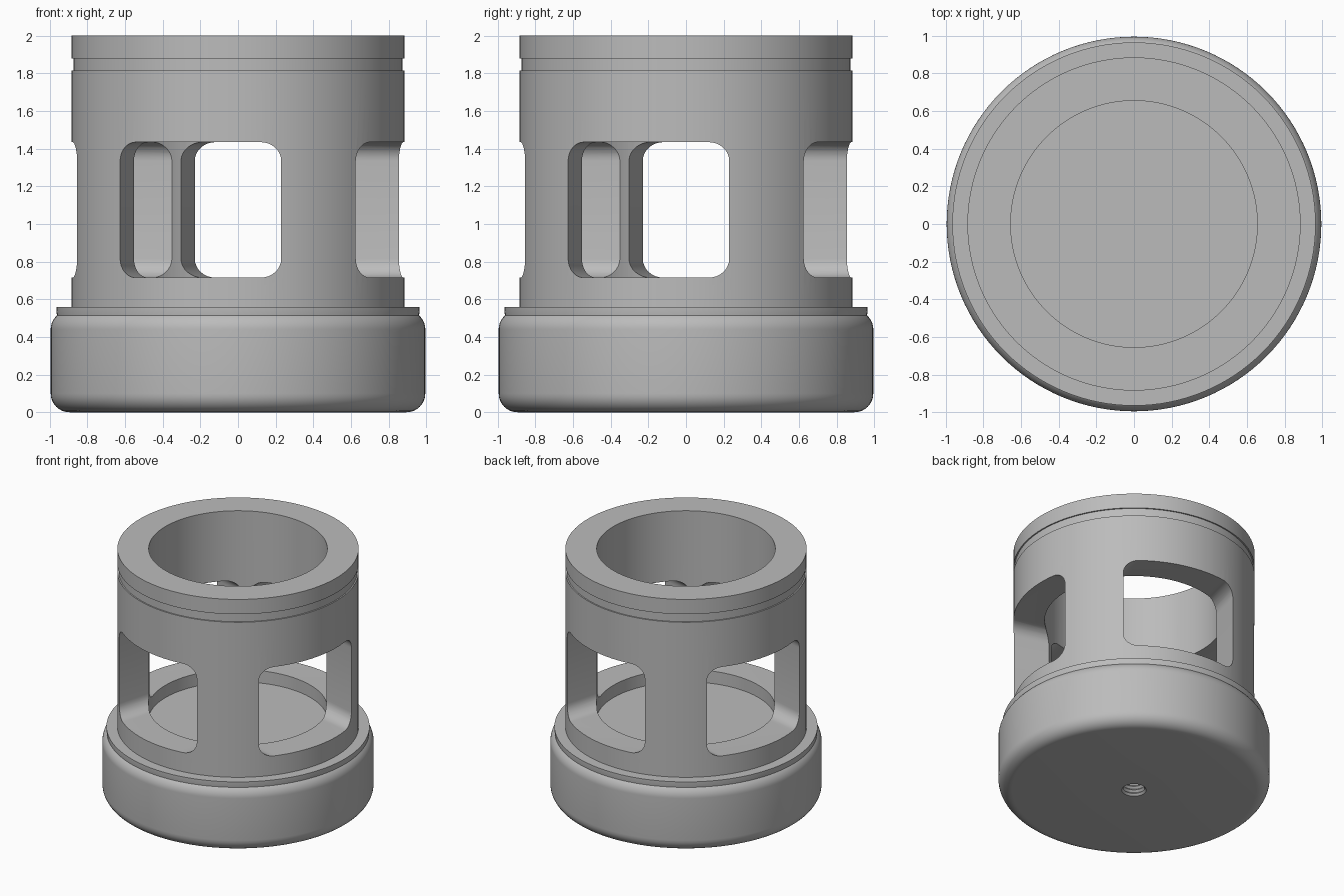
import bpy, bmesh, math
from mathutils import Matrix

cube = bpy.data.objects.get("Cube")
if cube:
    bpy.data.objects.remove(cube, do_unlink=True)

grey = bpy.data.materials.new("plain_grey")
grey.use_nodes = True
colour = (0.5, 0.5, 0.5, 1)
grey.diffuse_color = colour
grey.node_tree.nodes["Principled BSDF"].inputs["Base Color"].default_value = colour

SEGMENTS = 128


def make_object(name, bm):
    bmesh.ops.recalc_face_normals(bm, faces=bm.faces)
    mesh = bpy.data.meshes.new(name)
    bm.to_mesh(mesh)
    bm.free()
    mesh.materials.append(grey)
    obj = bpy.data.objects.new(name, mesh)
    bpy.context.collection.objects.link(obj)
    return obj


def arc(cx, cz, r, start, end, steps=8):
    angles = [math.radians(start + (end - start) * i / steps) for i in range(steps + 1)]
    return [(cx + r * math.cos(a), cz + r * math.sin(a)) for a in angles]


def lathe(name, profile):
    """Spin a radius/height profile that starts and ends on the axis."""
    bm = bmesh.new()
    verts = [bm.verts.new((r, 0, z)) for r, z in profile]
    edges = [bm.edges.new(pair) for pair in zip(verts, verts[1:])]
    bmesh.ops.spin(bm, geom=verts + edges, cent=(0, 0, 0), axis=(0, 0, 1),
                   angle=math.tau, steps=SEGMENTS, use_merge=True)
    bmesh.ops.remove_doubles(bm, verts=bm.verts, dist=1e-5)
    return make_object(name, bm)


def window_cutter(name, angle, half_width, bottom, top, r):
    """Rounded slot running through the whole body along one direction."""
    w = half_width - r
    outline = (arc(w, top - r, r, 0, 90) + arc(-w, top - r, r, 90, 180)
               + arc(-w, bottom + r, r, 180, 270) + arc(w, bottom + r, r, 270, 360))
    bm = bmesh.new()
    face = bm.faces.new([bm.verts.new((u, -1.2, z)) for u, z in outline])
    grown = bmesh.ops.extrude_face_region(bm, geom=[face])["geom"]
    bmesh.ops.translate(bm, vec=(0, 2.4, 0),
                        verts=[g for g in grown if isinstance(g, bmesh.types.BMVert)])
    bm.transform(Matrix.Rotation(math.radians(angle), 4, "Z"))
    return make_object(name, bm)


def activate(obj):
    bpy.ops.object.select_all(action="DESELECT")
    obj.select_set(True)
    bpy.context.view_layer.objects.active = obj


# Base: rounded drum with a raised lip and a threaded blind hole underneath
thread = []
for i in range(8):
    thread += [(0.09, i * 0.03), (0.075, i * 0.03 + 0.015)]
base = lathe("base", [(0, 0.28), (0.075, 0.24)] + thread[::-1]
             + arc(0.895, 0.1, 0.1, -90, 0)
             + arc(0.895, 0.44, 0.1, 0, 48)
             + [(0.965, 0.54), (0.965, 0.56), (0, 0.56)])

# Body: thick tube with a floor and a shallow ring groove near the rim
body = lathe("body", [(0, 0.55), (0.885, 0.55), (0.885, 1.815), (0.875, 1.815),
                      (0.875, 1.88), (0.885, 1.88), (0.885, 2), (0.655, 2),
                      (0.655, 0.615), (0, 0.615)])

# Windows: two crossing slots give four openings
for i in range(2):
    cutter = window_cutter("window_cutter", -15 + 90 * i, 0.443, 0.715, 1.435, 0.1)
    cutter.hide_render = True
    activate(body)
    cut = body.modifiers.new("window", "BOOLEAN")
    cut.object = cutter
    cut.operation = "DIFFERENCE"
    cut.solver = "EXACT"
    bpy.ops.object.modifier_apply(modifier=cut.name)
    bpy.data.objects.remove(cutter, do_unlink=True)

for obj in (base, body):
    activate(obj)
    bpy.ops.object.shade_smooth_by_angle(angle=math.radians(30))
